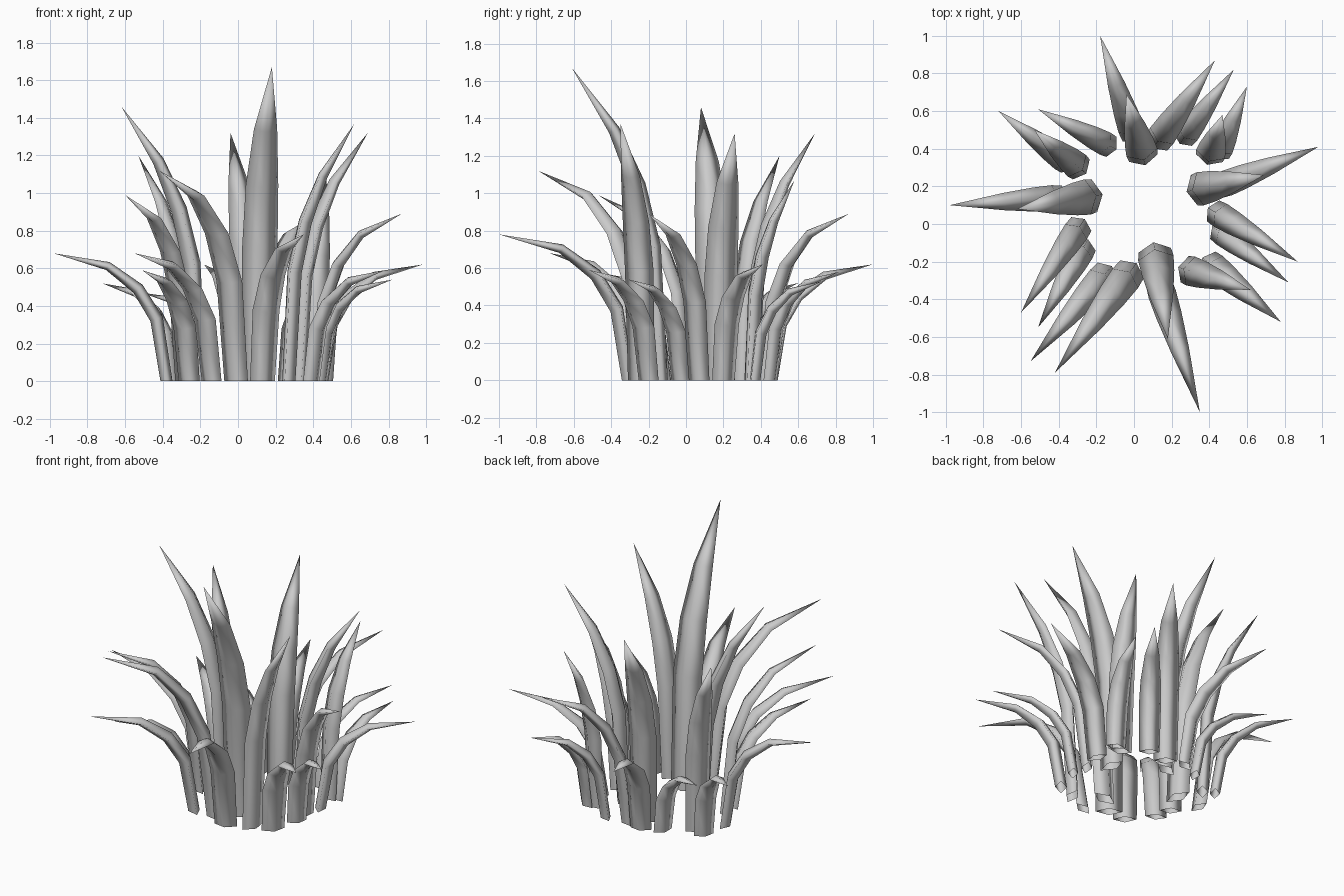
import bpy, bmesh
from mathutils import Vector

# Each blade: base x, base y, tip x, tip y, tip z, width
BLADES = [
    # tall inner blades
    (0.11, -0.14, 0.18, -0.61, 1.67, 0.19),
    (0.27, -0.24, 0.62, -0.35, 1.37, 0.16),
    (0.32, 0.18, 0.69, 0.26, 1.32, 0.18),
    (0.40, 0.35, 0.47, 0.58, 1.07, 0.16),
    (0.05, 0.35, -0.04, 0.69, 1.32, 0.17),
    (-0.28, 0.29, -0.53, 0.50, 1.20, 0.15),
    (-0.21, 0.15, -0.62, 0.08, 1.46, 0.19),
    # medium blades
    (-0.01, -0.24, -0.42, -0.79, 1.12, 0.17),
    (-0.28, 0.00, -0.60, -0.47, 0.99, 0.14),
    (0.42, 0.07, 0.87, -0.20, 0.89, 0.14),
    (0.12, 0.43, 0.43, 0.87, 0.89, 0.15),
    # short outer blades
    (0.13, -0.31, 0.35, -1.00, 0.78, 0.15),
    (-0.14, -0.25, -0.55, -0.73, 0.68, 0.15),
    (-0.26, -0.11, -0.51, -0.55, 0.59, 0.14),
    (0.39, -0.20, 0.78, -0.52, 0.59, 0.15),
    (0.44, -0.03, 0.82, -0.31, 0.54, 0.13),
    (0.45, 0.20, 0.98, 0.41, 0.62, 0.14),
    (0.45, 0.37, 0.60, 0.73, 0.53, 0.13),
    (0.26, 0.45, 0.53, 0.82, 0.58, 0.13),
    (0.00, 0.46, -0.18, 1.00, 0.62, 0.14),
    (-0.12, 0.41, -0.51, 0.61, 0.47, 0.13),
    (-0.35, 0.32, -0.72, 0.60, 0.52, 0.13),
    (-0.38, 0.14, -0.98, 0.10, 0.68, 0.14),
]
# position along blade, width factor
RINGS = ((0.0, 0.92), (0.36, 1.0), (0.56, 0.92), (0.76, 0.66))


def add_blade(index, bx, by, tx, ty, tz, width):
    base, tip = Vector((bx, by, 0)), Vector((tx, ty, tz))
    reach = Vector((tx - bx, ty - by, 0))
    out = reach.normalized()
    side = Vector((-out.y, out.x, 0))
    # cubic spine: upright base, drooping tip
    rise = max(0.72, min(1.0, 1.08 - 0.1 * tz / reach.length))
    c1 = base - reach * 0.02 + Vector((0, 0, tz * 0.45))
    c2 = base + reach * 0.20 + Vector((0, 0, tz * rise))
    bm = bmesh.new()
    rings = []
    for t, factor in RINGS:
        s = 1 - t
        p = base * s**3 + c1 * 3 * s * s * t + c2 * 3 * s * t * t + tip * t**3
        tangent = ((c1 - base) * s * s + (c2 - c1) * 2 * s * t + (tip - c2) * t * t).normalized()
        normal = side.cross(tangent)
        w = width * factor * 0.5
        # flattened four-sided section, ridged on both faces
        offsets = (side * w, normal * w * 0.5, -side * w, -normal * w * 0.5)
        rings.append([bm.verts.new(p + o) for o in offsets])
    point = bm.verts.new(tip)
    for k in range(4):
        n = (k + 1) % 4
        for a, b in zip(rings, rings[1:]):
            bm.faces.new((a[k], a[n], b[n], b[k]))
        bm.faces.new((rings[-1][k], rings[-1][n], point))
    for v in rings[0]:
        v.co.z = 0
    # a temporary cap gives reliable outward normals; the base stays open
    cap = bm.faces.new(rings[0])
    bmesh.ops.recalc_face_normals(bm, faces=bm.faces)
    bmesh.ops.delete(bm, geom=[cap], context='FACES_ONLY')
    for f in bm.faces:
        f.smooth = True
    mesh = bpy.data.meshes.new("grass_blade")
    bm.to_mesh(mesh)
    bm.free()
    obj = bpy.data.objects.new(f"grass_blade_{index:02d}", mesh)
    bpy.context.collection.objects.link(obj)


for i, blade in enumerate(BLADES, 1):
    add_blade(i, *blade)
